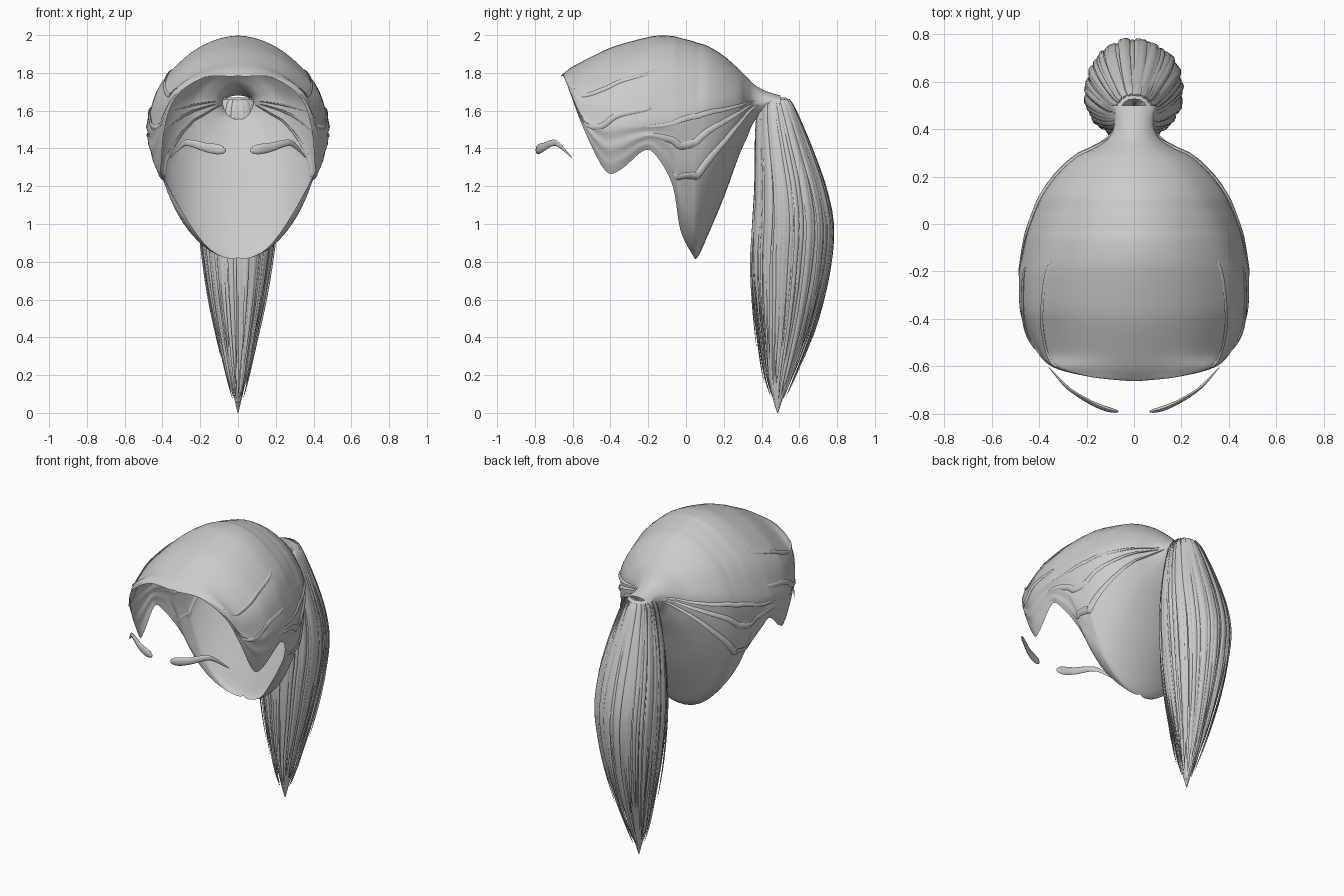
import bpy, bmesh, math, random
from mathutils import Vector

if "Cube" in bpy.data.objects:
    bpy.data.objects.remove(bpy.data.objects["Cube"])
random.seed(4)

def spline(rows, t):
    """Catmull-Rom through rows of numbers, t counted in rows."""
    n = len(rows)
    i = max(0, min(n - 2, int(t)))
    f = t - i
    a, b, c, d = (rows[max(0, min(n - 1, i + k))] for k in (-1, 0, 1, 2))
    return [0.5 * (2 * q + (r - p) * f + (2 * p - 5 * q + 4 * r - s) * f * f
                   + (3 * q - p - 3 * r + s) * f ** 3) for p, q, r, s in zip(a, b, c, d)]

def finish(name, bm, angle=50):
    bmesh.ops.remove_doubles(bm, verts=bm.verts, dist=0.0004)
    bmesh.ops.recalc_face_normals(bm, faces=bm.faces)
    me = bpy.data.meshes.new(name)
    bm.to_mesh(me)
    bm.free()
    ob = bpy.data.objects.new(name, me)
    bpy.context.collection.objects.link(ob)
    bpy.ops.object.select_all(action='DESELECT')
    ob.select_set(True)
    bpy.context.view_layer.objects.active = ob
    bpy.ops.object.shade_smooth_by_angle(angle=math.radians(angle))
    return ob

def skin(bm, rings, closed):
    vs = [[bm.verts.new(p) for p in ring] for ring in rings]
    n = len(vs[0])
    for r0, r1 in zip(vs, vs[1:]):
        for j in range(n if closed else n - 1):
            k = (j + 1) % n
            bm.faces.new((r0[j], r0[k], r1[k], r1[j]))
    return vs

def tube(bm, pts, radii, out, flat=0.5, sides=6):
    """Tapered strand, flattened along the direction given by out(p)."""
    rings = []
    for i, p in enumerate(pts):
        tan = (pts[min(i + 1, len(pts) - 1)] - pts[max(i - 1, 0)]).normalized()
        nrm = out(p)
        nrm = (nrm - tan * nrm.dot(tan)).normalized()
        side = tan.cross(nrm)
        r = radii[i]
        rings.append([p + side * r * math.cos(a) + nrm * r * flat * math.sin(a)
                      for a in (2 * math.pi * j / sides for j in range(sides))])
    vs = skin(bm, rings, True)
    bm.faces.new(vs[0])
    bm.faces.new(vs[-1])

# Cap cross-sections: y, top z, half width, z of widest, hairline x, hairline z
CAP = [(-.662, 1.785, .02, 1.78, .02, 1.78),
       (-.645, 1.80, .18, 1.775, .18, 1.775),
       (-.605, 1.83, .335, 1.68, .33, 1.67),
       (-.54, 1.865, .405, 1.56, .39, 1.50),
       (-.43, 1.92, .457, 1.52, .41, 1.285),
       (-.35, 1.95, .478, 1.52, .43, 1.285),
       (-.22, 1.985, .48, 1.52, .45, 1.39),
       (-.15, 1.997, .47, 1.52, .44, 1.35),
       (-.07, 1.995, .455, 1.52, .37, 1.20),
       (-.03, 1.985, .445, 1.52, .235, .97),
       (.03, 1.97, .425, 1.53, .12, .845),
       (.06, 1.96, .415, 1.53, 0, .822),
       (.12, 1.94, .39, 1.55, 0, .95),
       (.20, 1.89, .335, 1.57, 0, 1.14),
       (.28, 1.82, .25, 1.60, 0, 1.36),
       (.32, 1.78, .17, 1.62, 0, 1.45),
       (.36, 1.74, .11, 1.635, 0, 1.54),
       (.42, 1.705, .083, 1.645, 0, 1.585),
       (.50, 1.68, .095, 1.64, 0, 1.60)]

def cap_point(t, s):
    """s = 0 on the crown, 1 at the widest line, 2 on the hairline."""
    y, zt, w, zw, xe, ze = spline(CAP, t)
    xe, u = max(0, xe), abs(s)
    if u <= 1:
        a = u * math.pi / 2
        x, z = w * math.sin(a) ** 1.1, zw + (zt - zw) * max(0, math.cos(a)) ** 1.1
    else:
        A = math.radians(90 - 50 * min(1, xe / .37))
        a = (u - 1) * A
        x = xe + (w - xe) * (math.cos(a) - math.cos(A)) / (1 - math.cos(A))
        z = zw - (zw - ze) * math.sin(a) / math.sin(A)
    # shallow combed ripple, fading out at the crown
    k = 1 + .010 * math.sin(u * math.pi / 2) * math.sin(17 * u + .5 * t)
    return Vector((math.copysign(x * k, s), y, z))

# Swept-back cap of hair
bm = bmesh.new()
S = 28
skin(bm, [[cap_point(i / 5, 2 * j / S) for j in range(-S, S + 1)]
          for i in range(5 * (len(CAP) - 1) + 1)], False)
finish("hair_cap", bm)

# Combed locks lying on the cap: (t, s) paths and width
LOCKS = [([(8, 1.75), (9, 1.42), (10, 1.3), (11, 1.25), (13, 1.2), (16.5, 1.1)], .02),
         ([(6, 1.4), (8, 1.22), (11, 1.08), (16, 1.0)], .018),
         ([(6, 1.05), (9, .95), (12, .92), (16, .9)], .013),
         ([(3, 1.3), (4.2, .95), (6.5, .85)], .014),
         ([(2, .8), (4, .65), (7, .55)], .010)]

def outward(p):
    return Vector((p.x, 0, p.z - 1.5)).normalized()

bm = bmesh.new()
for path, width in LOCKS:
    for sign in (1, -1):
        n = 30
        pts, rad = [], []
        for i in range(n + 1):
            t, s = spline(path, i / n * (len(path) - 1))
            r = .002 + width * max(0, math.sin(math.pi * i / n)) ** .6
            p = cap_point(t, sign * min(s, 1.98))
            pts.append(p + outward(p) * .3 * r)
            rad.append(r)
        tube(bm, pts, rad, outward, .4)
finish("hair_locks", bm)

# Ponytail rings: z, centre y, depth radius, width radius
TAIL = [(1.685, .49, .02, .03), (1.645, .475, .08, .09), (1.55, .487, .115, .125),
        (1.4, .515, .15, .165), (1.2, .55, .187, .20), (1.0, .565, .213, .205),
        (.8, .555, .21, .18), (.6, .54, .18, .145), (.4, .52, .135, .10),
        (.2, .495, .08, .055), (.08, .487, .035, .025), (0, .485, .003, .003)]

def tail_point(t, a, k):
    z, y, ry, rx = spline(TAIL, t)
    return Vector((rx * k * math.cos(a), y + ry * k * math.sin(a), max(z, 0)))

# Ponytail core with strand grooves
bm = bmesh.new()
M = 96
skin(bm, [[tail_point(i / 4, a, .95 + .02 * math.cos(16 * a) + .012 * math.sin(7 * a)
                      - .16 * max(0, min(1, (i / 4 - 6) / 3)))
           for a in (2 * math.pi * j / M for j in range(M))]
          for i in range(2, 4 * (len(TAIL) - 1) + 1)], True)
finish("ponytail_core", bm)

# Loose ponytail strands with ragged ends
bm = bmesh.new()
N = 54
for j in range(N):
    a = 2 * math.pi * (j + random.uniform(-.4, .4)) / N
    end, k = random.uniform(8.0, 10.2), random.uniform(.96, 1.0)
    flare = random.uniform(-.1, .25)
    width = random.uniform(.009, .02)
    pts, rad = [], []
    for i in range(25):
        f = i / 24
        pts.append(tail_point(.8 + (end - .8) * f, a, k + flare * f ** 4))
        rad.append(.0015 + width * math.sin(math.pi * (.15 + .85 * f)) ** .8 if i < 24 else .001)
    tube(bm, pts, rad, lambda p: Vector((p.x, p.y - .52, 0)), .4, 6)
finish("ponytail_strands", bm)

# Eyebrows: x, y, z, radius
BROW = [(.066, -.79, 1.395, .004), (.08, -.788, 1.392, .02), (.12, -.778, 1.397, .027),
        (.18, -.753, 1.408, .023), (.25, -.712, 1.428, .018), (.295, -.675, 1.42, .014),
        (.36, -.603, 1.35, .002)]
for name, sign in (("eyebrow_right", 1), ("eyebrow_left", -1)):
    bm = bmesh.new()
    rows = [spline(BROW, i / 5) for i in range(5 * (len(BROW) - 1) + 1)]
    tube(bm, [Vector((sign * r[0], r[1], r[2])) for r in rows], [max(.001, r[3]) for r in rows],
         lambda p: Vector((p.x, p.y, 0)), .4, 10)
    finish(name, bm)
